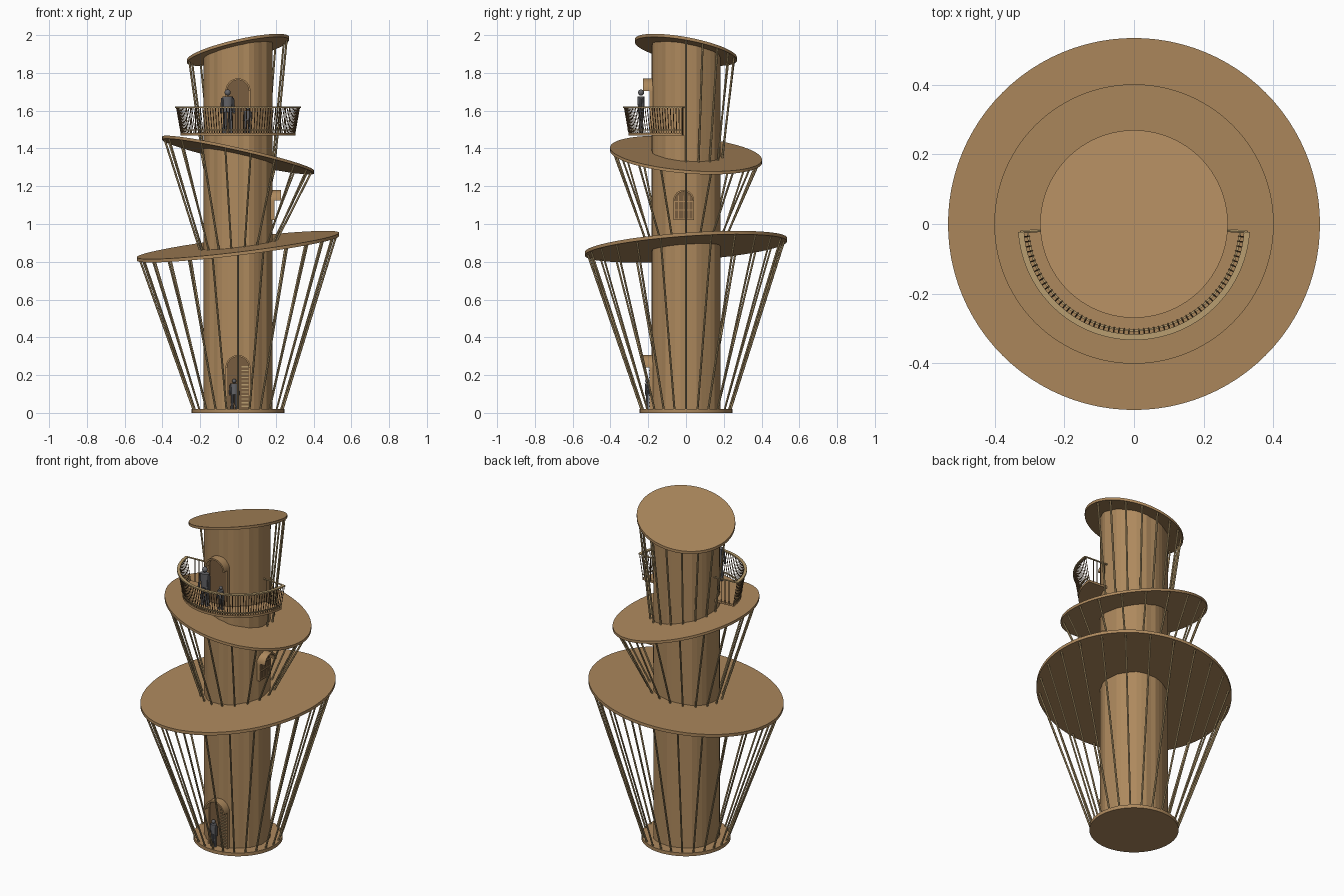
import bpy, bmesh, math, random
from mathutils import Vector, Matrix

random.seed(4)
if "Cube" in bpy.data.objects:
    bpy.data.objects.remove(bpy.data.objects["Cube"])


def material(name, rgb):
    m = bpy.data.materials.new(name)
    m.use_nodes = True
    m.diffuse_color = (*rgb, 1)
    m.node_tree.nodes["Principled BSDF"].inputs["Base Color"].default_value = (*rgb, 1)
    return m


WOOD = material("brown wood", (0.42, 0.25, 0.11))
PALE = material("pale timber", (0.48, 0.34, 0.16))
DARK = material("dark wood", (0.19, 0.11, 0.05))
GREY = material("grey", (0.13, 0.13, 0.14))


def finish(bm, name, mat, smooth=True):
    bmesh.ops.recalc_face_normals(bm, faces=bm.faces)
    mesh = bpy.data.meshes.new(name)
    bm.to_mesh(mesh)
    bm.free()
    mesh.materials.append(mat)
    ob = bpy.data.objects.new(name, mesh)
    bpy.context.collection.objects.link(ob)
    if smooth:
        bpy.ops.object.select_all(action='DESELECT')
        ob.select_set(True)
        bpy.context.view_layer.objects.active = ob
        bpy.ops.object.shade_smooth_by_angle(angle=math.radians(30))
    return ob


def polar(r, a, z=0):
    return Vector((r * math.cos(a), r * math.sin(a), z))


def rod(bm, p, q, r, sides=6):
    d = q - p
    mat = Matrix.Translation((p + q) / 2) @ d.to_track_quat('Z', 'Y').to_matrix().to_4x4()
    bmesh.ops.create_cone(bm, cap_ends=True, segments=sides, radius1=r, radius2=r,
                          depth=d.length, matrix=mat)


def box(bm, centre, size):
    bmesh.ops.create_cube(bm, size=1, matrix=Matrix.Translation(centre) @ Matrix.Diagonal((*size, 1)))


def plane(c, sx, sy):
    return lambda v: c + sx * v.x + sy * v.y


low = plane(0.88, 0.121, 0.07)
middle = plane(1.365, -0.222, -0.08)
top = plane(1.922, 0.222, -0.178)


# Slanted round platforms and flat base
def disc(name, radius, height, thick):
    bm = bmesh.new()
    bmesh.ops.create_cone(bm, cap_ends=True, segments=96, radius1=radius, radius2=radius, depth=thick)
    for v in bm.verts:
        v.co.z += height(v.co)
    finish(bm, name, WOOD)


disc("base_disc", 0.245, plane(0.01, 0, 0), 0.02)
disc("lower_platform", 0.535, low, 0.018)
disc("middle_platform", 0.402, middle, 0.016)
disc("roof_disc", 0.27, top, 0.016)

# Tower of uneven upright boards, cut to the slope of the roof
bm = bmesh.new()
bmesh.ops.create_cone(bm, cap_ends=True, segments=40, radius1=0.183, radius2=0.183, depth=1)
offsets = [random.uniform(-0.005, 0.004) for _ in range(40)]
for v in bm.verts:
    k = round(math.atan2(v.co.y, v.co.x) / math.tau * 40) % 40
    upper = v.co.z > 0
    v.co.xy *= 1 + offsets[k] / 0.183
    v.co.z = top(v.co) if upper else 0.01
finish(bm, "tower", WOOD, False)


# Leaning struts between the levels
def struts(name, angles, r0, z0, r1, z1):
    bm = bmesh.new()
    for a in angles:
        p, q = polar(r0, math.radians(a)), polar(r1, math.radians(a))
        p.z, q.z = z0(p), z1(q)
        rod(bm, p, q, 0.0055)
    finish(bm, name, PALE)


struts("lower_struts", range(0, 360, 15), 0.235, plane(0.015, 0, 0), 0.522, low)
struts("middle_struts", range(0, 360, 20), 0.2, low, 0.39, middle)
struts("upper_struts", range(0, 181, 20), 0.195, middle, 0.258, top)


# Balcony floor and rails are swept half rings
def half_ring(name, profile, mat, a0=184, a1=356, steps=60):
    bm = bmesh.new()
    rings = []
    for i in range(steps + 1):
        a = math.radians(a0 + (a1 - a0) * i / steps)
        rings.append([bm.verts.new(polar(r, a, z)) for r, z in profile])
    n = len(profile)
    for u, w in zip(rings, rings[1:]):
        for j in range(n):
            bm.faces.new((u[j], u[(j + 1) % n], w[(j + 1) % n], w[j]))
    bm.faces.new(rings[0])
    bm.faces.new(rings[-1])
    return finish(bm, name, mat)


def band(r0, r1, z0, z1):
    return [(r0, z0), (r1, z0), (r1, z1), (r0, z1)]


half_ring("balcony_floor", band(0.17, 0.305, 1.468, 1.482), WOOD)
half_ring("balcony_handrail", band(0.317, 0.334, 1.614, 1.622), PALE)
half_ring("balcony_lower_rail", band(0.303, 0.309, 1.495, 1.501), PALE)

bm = bmesh.new()
for i in range(65):
    a = math.radians(184 + 172 * i / 64)
    rod(bm, polar(0.302, a, 1.475), polar(0.327, a, 1.616), 0.0022, 5)
for a in (math.radians(184), math.radians(356)):
    for r in (0.2, 0.225, 0.25, 0.275):
        rod(bm, polar(r, a, 1.475), polar(r, a, 1.616), 0.0022, 5)
finish(bm, "balcony_balusters", DARK)
bm = bmesh.new()
for a in (math.radians(184), math.radians(356)):
    rod(bm, polar(0.18, a, 1.618), polar(0.327, a, 1.618), 0.005)
finish(bm, "balcony_end_rails", PALE)


# Arched openings: a thin dark panel, side jambs and a projecting round hood
def opening(name, half, sill, spring, turn, shift=0):
    place = Matrix.Rotation(turn, 4, 'Z') @ Matrix.Translation((shift, 0, 0))
    arc = [math.pi * i / 16 for i in range(17)]

    def arch(r, y):
        return [Vector((r * math.cos(a), y, spring + r * math.sin(a))) for a in arc]

    bm = bmesh.new()
    outline = arch(half - 0.006, -0.188) + [Vector((-half + 0.006, -0.188, sill)),
                                            Vector((half - 0.006, -0.188, sill))]
    face = bm.faces.new([bm.verts.new(p) for p in outline])
    ext = bmesh.ops.extrude_face_region(bm, geom=[face])
    for v in ext["geom"]:
        if isinstance(v, bmesh.types.BMVert):
            v.co.y += 0.009
    bm.transform(place)
    finish(bm, name + "_panel", DARK, False)

    bm = bmesh.new()
    rows = [[bm.verts.new(p) for p in arch(r, y)]
            for r, y in ((half - 0.009, -0.228), (half, -0.228), (half, -0.165), (half - 0.009, -0.165))]
    for j in range(4):
        for i in range(16):
            bm.faces.new((rows[j][i], rows[j][i + 1], rows[j - 1][i + 1], rows[j - 1][i]))
    for i in (0, 16):
        bm.faces.new([row[i] for row in rows])
    for s in (-1, 1):
        box(bm, (s * (half - 0.005), -0.18, (sill + spring) / 2), (0.008, 0.024, spring - sill))
    bm.transform(place)
    finish(bm, name + "_hood", WOOD)


opening("front_door", 0.066, 0.02, 0.24, 0)
opening("balcony_door", 0.066, 1.48, 1.705, 0)
opening("side_window", 0.055, 1.02, 1.125, math.pi / 2, -0.012)

# Window bars and sill
bm = bmesh.new()
for y in (-0.04, -0.012, 0.016):
    box(bm, (0.19, y, 1.085), (0.006, 0.005, 0.13))
for z in (1.025, 1.075, 1.12):
    box(bm, (0.19, -0.012, z), (0.008, 0.1, 0.006))
finish(bm, "window_bars", WOOD, False)

# Steps seen in the front doorway
bm = bmesh.new()
for i in range(12):
    box(bm, (0.037, -0.191, 0.035 + i * 0.019), (0.036, 0.008, 0.006))
finish(bm, "door_steps", PALE, False)


# Simple standing figures
def figure(name, x, y, z, h):
    bm = bmesh.new()
    base = Vector((x, y, z))
    for s in (-1, 1):
        hip, shoulder = Vector((s * 0.055 * h, 0, 0.5 * h)), Vector((s * 0.12 * h, 0, 0.8 * h))
        rod(bm, base + Vector((s * 0.07 * h, 0, 0)), base + hip, 0.048 * h, 8)
        rod(bm, base + shoulder, base + Vector((s * 0.15 * h, -0.04 * h, 0.45 * h)), 0.03 * h, 8)
    bmesh.ops.create_cone(bm, cap_ends=True, segments=12, radius1=0.1 * h, radius2=0.12 * h, depth=0.36 * h,
                          matrix=Matrix.Translation(base + Vector((0, 0, 0.66 * h))) @ Matrix.Diagonal((1, 0.7, 1, 1)))
    bmesh.ops.create_uvsphere(bm, u_segments=12, v_segments=8, radius=0.07 * h,
                              matrix=Matrix.Translation(base + Vector((0, 0, 0.93 * h))))
    finish(bm, name, GREY)


figure("tall_figure", -0.055, -0.238, 1.482, 0.23)
figure("small_figure", 0.05, -0.235, 1.482, 0.14)
figure("doorway_figure", -0.02, -0.205, 0.02, 0.16)
